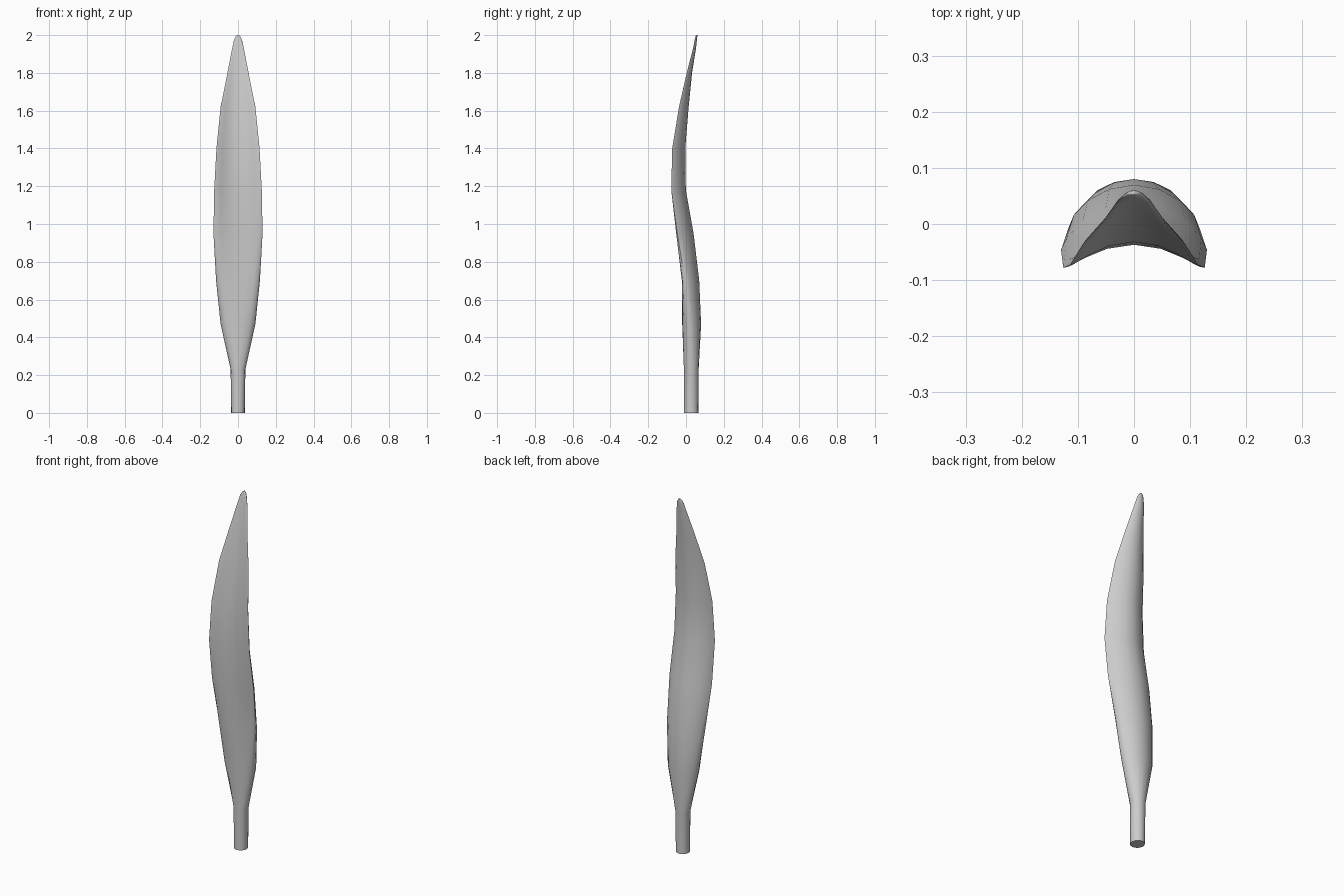
import bpy, bmesh, math

SIDES = 16
# ring: height, half width, centre y, half thickness, forward sag of the edges
RINGS = [
    (0.00, 0.036, 0.027, 0.038, 0.0),
    (0.23, 0.039, 0.028, 0.039, 0.0),
    (0.47, 0.092, 0.030, 0.050, 0.010),
    (0.70, 0.116, 0.025, 0.045, 0.030),
    (0.95, 0.130, 0.005, 0.035, 0.051),
    (1.18, 0.126, -0.019, 0.018, 0.059),
    (1.40, 0.114, -0.018, 0.014, 0.055),
    (1.62, 0.092, 0.003, 0.011, 0.040),
    (1.80, 0.056, 0.024, 0.008, 0.020),
    (1.93, 0.031, 0.046, 0.007, 0.007),
    (1.975, 0.021, 0.052, 0.006, 0.003),
    (1.993, 0.012, 0.055, 0.005, 0.001),
    (2.00, 0.004, 0.056, 0.004, 0.0),
]

# Loft the round stem into the cupped blade
bm = bmesh.new()
loops = []
for z, w, c, h, sag in RINGS:
    loop = []
    for i in range(SIDES):
        t = 2 * math.pi * i / SIDES
        x = math.cos(t)
        loop.append(bm.verts.new((w * x, c + h * math.sin(t) - sag * x * x, z)))
    loops.append(loop)
for a, b in zip(loops, loops[1:]):
    for i in range(SIDES):
        j = (i + 1) % SIDES
        bm.faces.new((a[i], a[j], b[j], b[i]))

# Caps at the stem base and the tip
bm.faces.new(loops[0][::-1])
bm.faces.new(loops[-1])

mesh = bpy.data.meshes.new("leaf_blade")
bm.to_mesh(mesh)
bm.free()
leaf = bpy.data.objects.new("leaf_blade", mesh)
bpy.context.collection.objects.link(leaf)
bpy.context.view_layer.objects.active = leaf
leaf.select_set(True)
bpy.ops.object.shade_smooth_by_angle(angle=math.radians(60))
